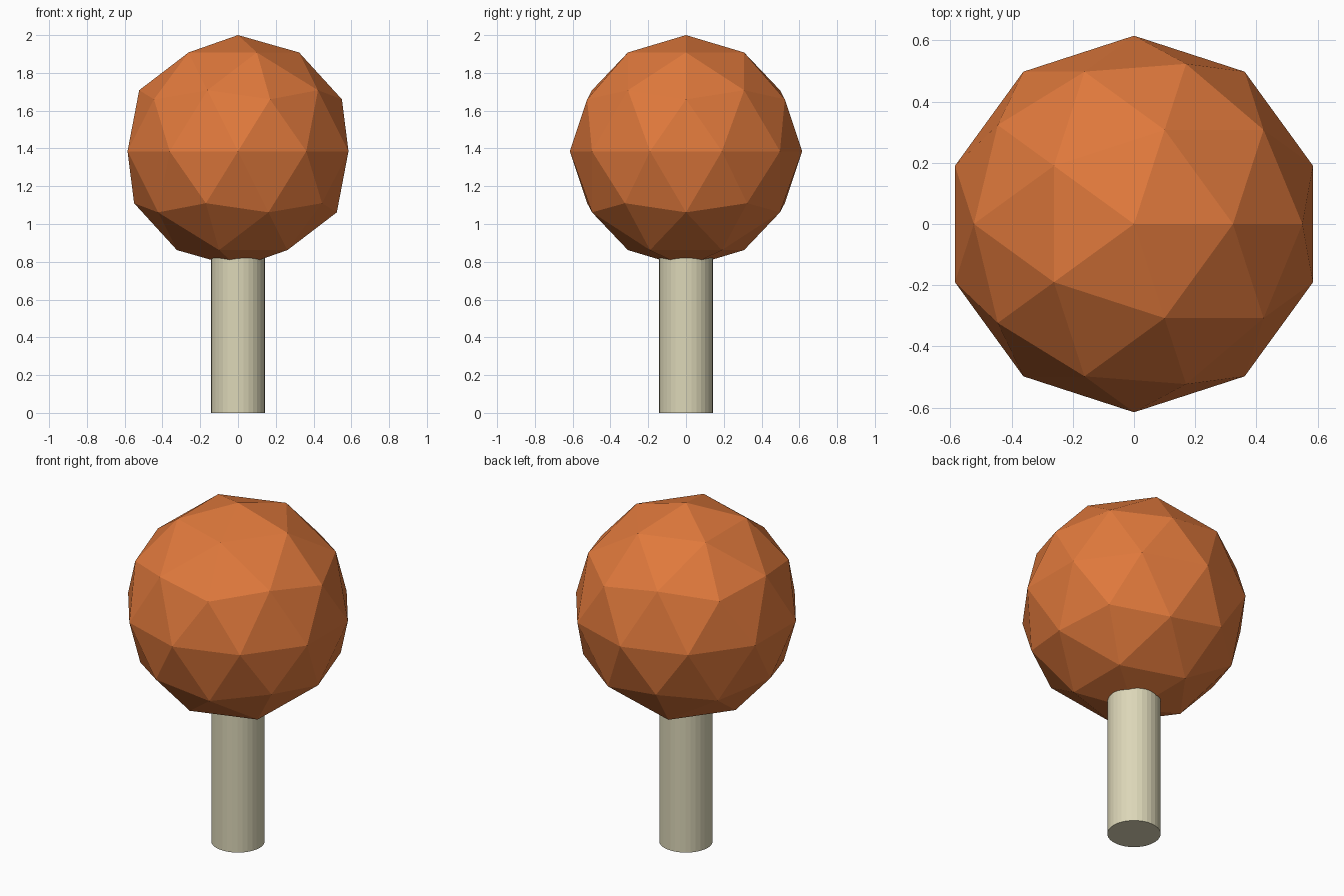
import bpy

if "Cube" in bpy.data.objects:
    bpy.data.objects.remove(bpy.data.objects["Cube"])

RADIUS = 0.615
CENTRE_Z = 2.0 - RADIUS
TRUNK_RADIUS = 0.143
TRUNK_TOP = 1.0


def finish(name, colour):
    obj = bpy.context.object
    obj.name = name
    mat = bpy.data.materials.new(name + "_material")
    mat.diffuse_color = (*colour, 1.0)
    mat.use_nodes = True
    mat.node_tree.nodes["Principled BSDF"].inputs["Base Color"].default_value = mat.diffuse_color
    obj.data.materials.append(mat)
    return obj


# Trunk: plain cylinder running up into the crown
bpy.ops.mesh.primitive_cylinder_add(
    vertices=32, radius=TRUNK_RADIUS, depth=TRUNK_TOP, location=(0, 0, TRUNK_TOP / 2))
finish("trunk", (0.72, 0.68, 0.48))

# Crown: faceted ball of foliage
bpy.ops.mesh.primitive_ico_sphere_add(
    subdivisions=2, radius=RADIUS, location=(0, 0, CENTRE_Z))
finish("crown", (0.74, 0.19, 0.045))
